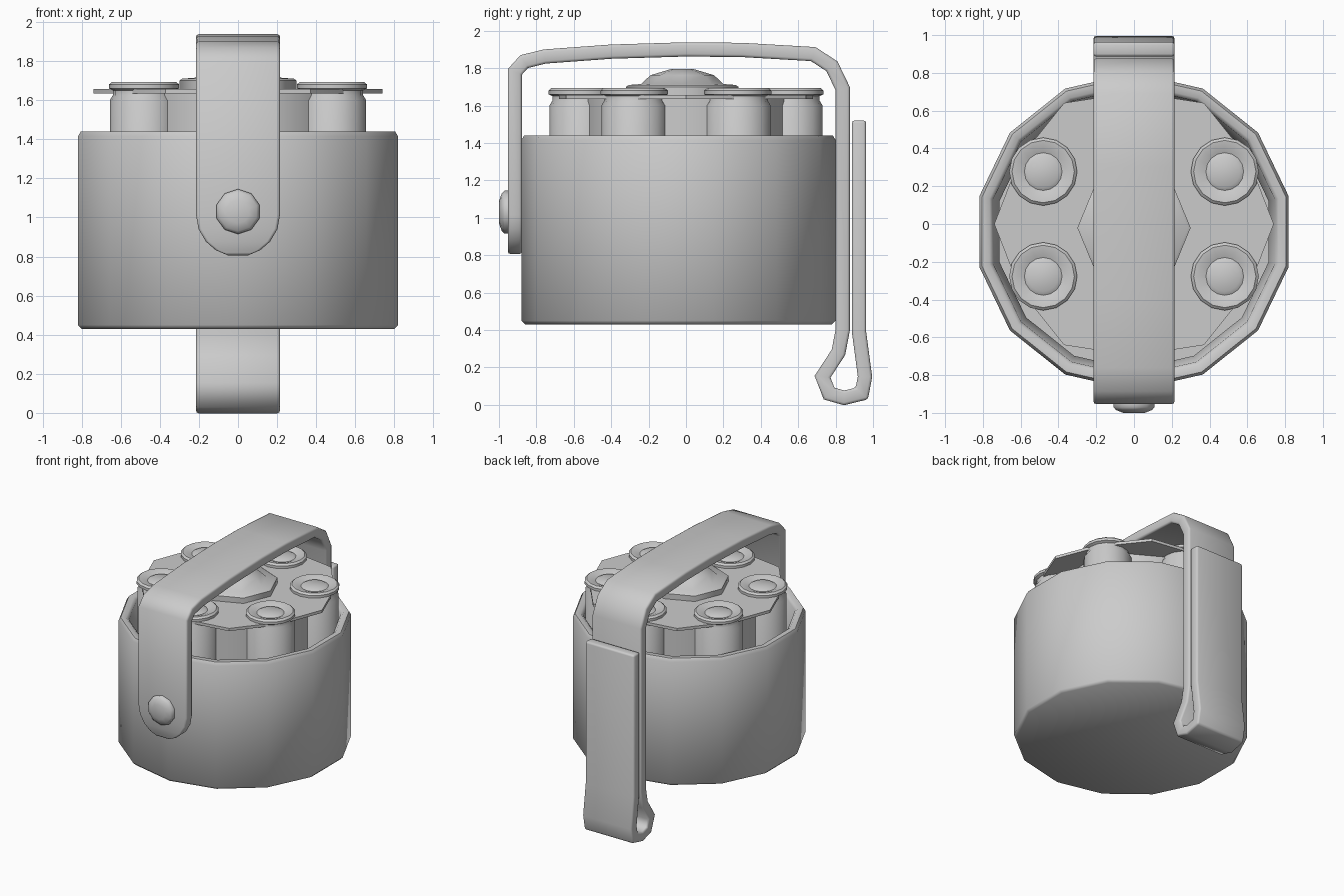
import bpy, bmesh
from math import sin, cos, pi, radians
from mathutils import Matrix

if "Cube" in bpy.data.objects:
    bpy.data.objects.remove(bpy.data.objects["Cube"])


def finish(name, bm, angle=35):
    bmesh.ops.recalc_face_normals(bm, faces=bm.faces)
    me = bpy.data.meshes.new(name)
    bm.to_mesh(me)
    bm.free()
    ob = bpy.data.objects.new(name, me)
    bpy.context.collection.objects.link(ob)
    smooth(ob, angle)
    return ob


def smooth(ob, angle):
    bpy.ops.object.select_all(action='DESELECT')
    bpy.context.view_layer.objects.active = ob
    ob.select_set(True)
    bpy.ops.object.shade_smooth_by_angle(angle=radians(angle))


def lathe(name, profile, n, loc=(0, 0, 0), rot=0.0, tilt=0.0, angle=35):
    """Revolve (radius, z) points; both ends are closed with a face."""
    bm = bmesh.new()
    rings = [[bm.verts.new((r * cos(2 * pi * i / n + rot), r * sin(2 * pi * i / n + rot), z))
              for i in range(n)] for r, z in profile]
    for a, b in zip(rings, rings[1:]):
        for i in range(n):
            j = (i + 1) % n
            bm.faces.new((a[i], a[j], b[j], b[i]))
    bm.faces.new(rings[0])
    bm.faces.new(rings[-1])
    bm.transform(Matrix.Translation(loc) @ Matrix.Rotation(tilt, 4, 'X'))
    return finish(name, bm, angle)


# Open 14-sided pouch
lathe("pouch", [(0.82, 0.43), (0.84, 0.45), (0.84, 1.415), (0.825, 1.44), (0.785, 1.44),
                (0.765, 1.42), (0.73, 1.0), (0.73, 0.5)], 14, (0, -0.04, 0), pi / 2, angle=50)

# Six rimmed cartridges around a core
for k in range(6):
    a = radians(30 + 60 * k)
    lathe(f"cartridge_{k + 1}",
          [(0.175, 0.5), (0.175, 1.60), (0.16, 1.625), (0.16, 1.65), (0.18, 1.66), (0.18, 1.68),
           (0.165, 1.693), (0.14, 1.69), (0.10, 1.675), (0.08, 1.687)],
          16, (0.555 * cos(a), 0.555 * sin(a), 0))
lathe("core", [(0.55, 0.5), (0.55, 1.64)], 12, rot=radians(15))

# Holding plate with a tip between each pair of cartridges
bm = bmesh.new()
ring = []
for k in range(6):
    for d, r in ((-20, 0.69), (0, 0.74), (20, 0.69)):
        a = radians(60 * k + d)
        ring.append(bm.verts.new((r * cos(a), r * sin(a), 1.635)))
face = bm.faces.new(ring)
top = bmesh.ops.extrude_face_region(bm, geom=[face])['geom']
bmesh.ops.translate(bm, vec=(0, 0, 0.022), verts=[v for v in top if isinstance(v, bmesh.types.BMVert)])
finish("plate", bm)

# Centre release knob
lathe("knob", [(0.30, 1.65), (0.30, 1.70), (0.285, 1.71), (0.22, 1.715), (0.17, 1.762), (0.06, 1.795)],
      8, (0, -0.02, 0), angle=50)

# Strap: rounded front tip, over the top, down the back and folded up again
W = 0.215
rows = []
for t in (14, 32, 50, 70, 90):
    rows.append((-0.915, 1.015 - W * cos(radians(t)), W * sin(radians(t))))
path = [(-0.915, 1.78), (-0.865, 1.835), (-0.755, 1.862), (-0.4, 1.888), (0, 1.9), (0.3, 1.897),
        (0.68, 1.875), (0.78, 1.81), (0.838, 1.69), (0.838, 0.4), (0.815, 0.28), (0.73, 0.15),
        (0.765, 0.06), (0.845, 0.037), (0.94, 0.06), (0.957, 0.15), (0.925, 0.39), (0.925, 1.52)]
rows += [(y, z, W) for y, z in path]
bm = bmesh.new()
pairs = [(bm.verts.new((-w, y, z)), bm.verts.new((w, y, z))) for y, z, w in rows]
for (a, b), (c, d) in zip(pairs, pairs[1:]):
    bm.faces.new((a, b, d, c))
strap = finish("strap", bm)
sol = strap.modifiers.new("thickness", 'SOLIDIFY')
sol.thickness, sol.offset, sol.use_even_offset = 0.076, 0, True
bev = strap.modifiers.new("soft_edges", 'BEVEL')
bev.width, bev.segments, bev.limit_method, bev.angle_limit = 0.014, 2, 'ANGLE', radians(65)
for m in ("thickness", "soft_edges"):
    bpy.ops.object.modifier_apply(modifier=m)
smooth(strap, 60)

# Rivet on the front tip, facing -y
lathe("rivet", [(0.115, 0), (0.115, 0.02), (0.10, 0.035), (0.06, 0.05)], 10,
      (0, -0.95, 1.03), pi / 2, tilt=pi / 2, angle=50)
